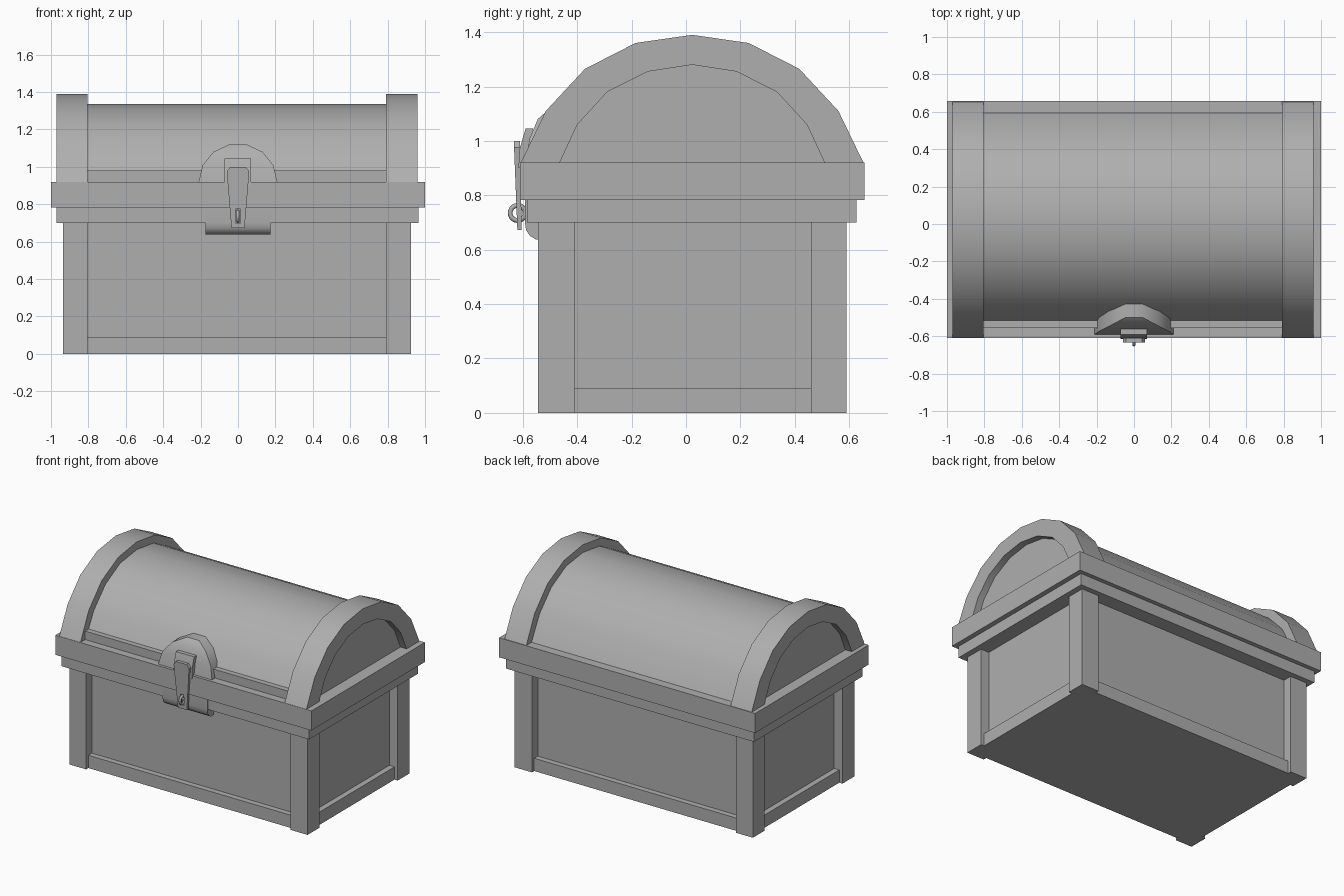
import bpy, bmesh, math

if "Cube" in bpy.data.objects:
    bpy.data.objects.remove(bpy.data.objects["Cube"])

CX, CY = -0.005, 0.0225   # centre lines of the chest body

grey = bpy.data.materials.new("dark_grey")
grey.diffuse_color = (0.43, 0.43, 0.43, 1)
grey.use_nodes = True
grey.node_tree.nodes["Principled BSDF"].inputs["Base Color"].default_value = grey.diffuse_color


def smooth_by(ob, degrees):
    bpy.ops.object.select_all(action='DESELECT')
    ob.select_set(True)
    bpy.context.view_layer.objects.active = ob
    bpy.ops.object.shade_smooth_by_angle(angle=math.radians(degrees))


def prism(name, front, back, smooth=False, bands=False):
    """Solid between two matching 3D outlines; bands splits the front into rows."""
    bm = bmesh.new()
    a = [bm.verts.new(p) for p in front]
    b = [bm.verts.new(p) for p in back]
    n = len(a)
    if bands:
        for i in range(n // 2 - 1):
            bm.faces.new((a[i], a[i + 1], a[n - 2 - i], a[n - 1 - i]))
    else:
        bm.faces.new(a)
    bm.faces.new(b[::-1])
    for i in range(n):
        j = (i + 1) % n
        bm.faces.new((a[i], b[i], b[j], a[j]))
    bmesh.ops.recalc_face_normals(bm, faces=bm.faces)
    me = bpy.data.meshes.new(name)
    bm.to_mesh(me)
    bm.free()
    me.materials.append(grey)
    ob = bpy.data.objects.new(name, me)
    bpy.context.collection.objects.link(ob)
    if smooth:
        smooth_by(ob, 35)
    return ob


def along_x(name, yz, x0, x1, smooth=False):
    return prism(name, [(x0, y, z) for y, z in yz], [(x1, y, z) for y, z in yz], smooth)


def box(name, x0, x1, y0, y1, z0, z1):
    return along_x(name, [(y0, z0), (y1, z0), (y1, z1), (y0, z1)], x0, x1)


def arch(half):
    """Eight-sided lid curve from half-profile points (offset, z)."""
    return [(CY - d, z) for d, z in half] + [(CY + d, z) for d, z in half[-2::-1]]


# Body: recessed panels, base rails, corner posts
X0, X1, Y0, Y1 = -0.935, 0.925, -0.545, 0.59
box("body_panels", X0 + .065, X1 - .065, Y0 + .065, Y1 - .065, 0, 0.75)
box("base_rail", X0 + .025, X1 - .025, Y0 + .025, Y1 - .025, 0, 0.09)
for xn, a, b in (("left", X0, -0.805), ("right", 0.79, X1)):
    for yn, c, d in (("front", Y0, -0.41), ("back", 0.46, Y1)):
        box(f"{yn}_{xn}_post", a, b, c, d, 0, 0.72)

# Stepped rims
box("body_rim", -0.97, 0.965, -0.585, 0.627, 0.70, 0.782)
box("lid_rim", -1, 1, -0.61, 0.657, 0.782, 0.92)

# Lid barrel and raised end arches
outer = arch([(.63, .92), (.538, 1.11), (.394, 1.265), (.208, 1.36), (0, 1.39)])
inner = arch([(.487, .92), (.422, 1.06), (.312, 1.18), (.163, 1.255), (0, 1.28)])
barrel = arch([(.572, .92), (.482, 1.087), (.352, 1.223), (.187, 1.31), (0, 1.335)])
along_x("lid_barrel", barrel, -0.92, 0.912, True)
along_x("left_lid_arch", outer + inner[::-1], -0.97, -0.805, True)
along_x("right_lid_arch", outer + inner[::-1], 0.79, 0.96, True)
box("lid_front_rail", -0.82, 0.81, -0.555, -0.45, 0.91, 0.98)

# Half-round lock plate, its front curving back with the lid
N, rows = 7, [-0.59, -0.575, -0.545, -0.50]
half = [(0.21 * math.cos(math.pi * i / N), rows[min(i, N - i)],
         0.92 + 0.205 * math.sin(math.pi * i / N)) for i in range(N + 1)]
prism("upper_lock_plate", half, [(x, -0.40, z) for x, y, z in half], True, True)

# Thin hinge leaf behind the hasp
along_x("hasp_hinge", [(-.616, .90), (-.612, .97), (-.590, 1.045), (-.562, 1.045), (-.575, .90)],
        -0.072, 0.07, True)

# Lower lock plate with rounded bottom edge
along_x("lower_lock_plate", [(-.592, .785), (-.592, .70), (-.588, .672), (-.575, .652),
                             (-.553, .638), (-.52, .638), (-.52, .785)],
        -0.175, 0.175, True)

# Tapered hasp with a slot for the staple
shape = [(-.035, .672), (.035, .672), (.06, .975), (.042, 1.0), (-.042, 1.0), (-.06, .975)]
hasp = prism("hasp",
             [(x, -0.620 - (z - 0.67) * 0.04, z) for x, z in shape],
             [(x, -0.604 - (z - 0.67) * 0.02, z) for x, z in shape])
cutter = box("slot_cutter", -0.013, 0.013, -0.7, -0.55, 0.70, 0.775)
cutter.hide_render = True
cutter.hide_viewport = True
mod = hasp.modifiers.new("slot", 'BOOLEAN')
mod.operation = 'DIFFERENCE'
mod.object = cutter
mod.solver = 'EXACT'

# Staple ring through the slot
bpy.ops.mesh.primitive_torus_add(major_segments=14, minor_segments=6, major_radius=0.028,
                                 minor_radius=0.009, location=(-0.001, -0.619, 0.735),
                                 rotation=(0, math.pi / 2, 0))
ring = bpy.context.object
ring.name = "staple_ring"
ring.data.materials.append(grey)
smooth_by(ring, 65)
